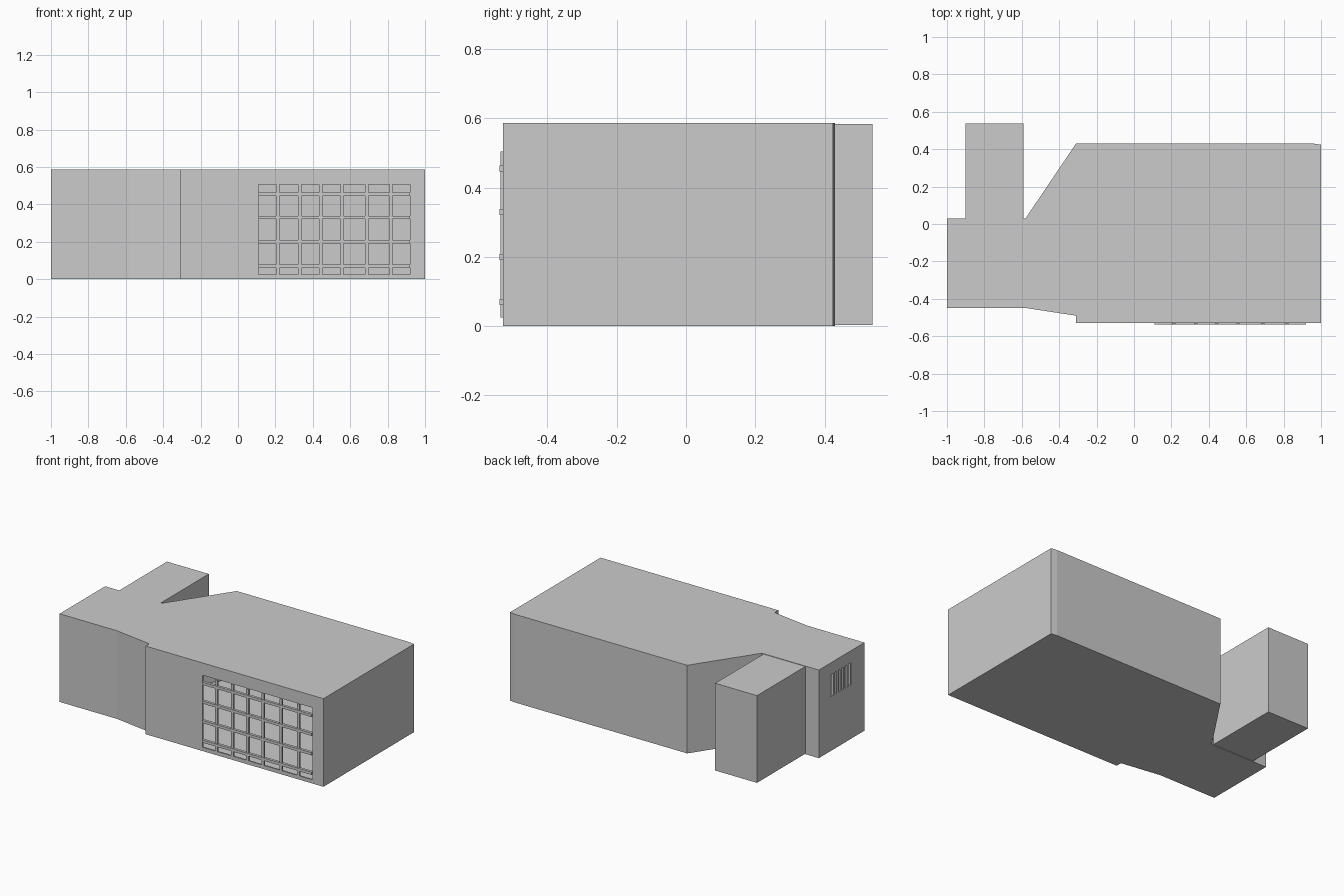
import bpy, bmesh
from mathutils import Vector

if "Cube" in bpy.data.objects:
    bpy.data.objects.remove(bpy.data.objects["Cube"])

H = 0.587      # building height
T = 0.01       # wall thickness

grey = bpy.data.materials.new("concrete_grey")
grey.diffuse_color = (0.6, 0.6, 0.6, 1)
grey.use_nodes = True
grey.node_tree.nodes["Principled BSDF"].inputs["Base Color"].default_value = grey.diffuse_color


def prism(bm, pts, z0, z1):
    """Extrude a counter-clockwise plan outline from z0 to z1."""
    face = bm.faces.new([bm.verts.new((x, y, z0)) for x, y in pts])
    top = bmesh.ops.extrude_face_region(bm, geom=[face], use_keep_orig=True)
    verts = [g for g in top["geom"] if isinstance(g, bmesh.types.BMVert)]
    bmesh.ops.translate(bm, verts=verts, vec=(0, 0, z1 - z0))


def box(bm, x0, x1, y0, y1, z0, z1):
    prism(bm, [(x0, y0), (x1, y0), (x1, y1), (x0, y1)], z0, z1)


def wall(bm, p, q, hole=None):
    """Thin wall from p to q; hole = (start, end, low, high) along its length."""
    p, q = Vector(p), Vector(q)
    d = (q - p).normalized()
    inward = Vector((-d.y, d.x)) * T

    def piece(s0, s1, z0, z1):
        a, b = p + d * s0, p + d * s1
        prism(bm, [a, b, b + inward, a + inward], z0, z1)

    length = (q - p).length
    if hole is None:
        piece(0, length, T, H - T)
        return
    s0, s1, z0, z1 = hole
    piece(0, s0, T, H - T)
    piece(s1, length, T, H - T)
    piece(s0, s1, T, z0)
    piece(s0, s1, z1, H - T)


def finish(bm, name):
    bmesh.ops.recalc_face_normals(bm, faces=bm.faces)
    mesh = bpy.data.meshes.new(name)
    bm.to_mesh(mesh)
    bm.free()
    mesh.materials.append(grey)
    obj = bpy.data.objects.new(name, mesh)
    bpy.context.collection.objects.link(obj)


# Plan outline, counter-clockwise from the front step
FRONT = -0.529
plan = [(-0.31, FRONT), (1, FRONT), (1, 0.424), (0.96, 0.43), (-0.31, 0.43),
        (-0.58, 0.03), (-1, 0.03), (-1, -0.449), (-0.58, -0.449), (-0.31, -0.49)]

# Window openings, by index of the wall that holds them
gx0, gx1, gz0, gz1 = 0.11, 0.92, 0.025, 0.505     # large front grille
vy0, vy1, vz0, vz1 = -0.31, -0.095, 0.36, 0.507   # small left vent
holes = {0: (gx0 + 0.31, gx1 + 0.31, gz0, gz1),
         6: (0.03 - vy1, 0.03 - vy0, vz0, vz1)}

# Hollow main building: walls
bm = bmesh.new()
for i, p in enumerate(plan):
    wall(bm, p, plan[(i + 1) % len(plan)], holes.get(i))
finish(bm, "outer_walls")

# Floor and roof slabs
for name, z in (("floor_slab", 0), ("roof_slab", H - T)):
    bm = bmesh.new()
    prism(bm, plan, z, z + T)
    finish(bm, name)

# Rear annex block
bm = bmesh.new()
box(bm, -0.9, -0.592, 0.03, 0.538, 0.003, 0.584)
finish(bm, "rear_annex")

# Front grille bars
W = 0.009
bm = bmesh.new()
for x in (0.213, 0.331, 0.443, 0.556, 0.689, 0.818):
    box(bm, x - W, x + W, FRONT - 0.006, FRONT + 0.008, gz0, gz1)
for z in (0.07, 0.20, 0.33, 0.455):
    box(bm, gx0, gx1, FRONT - 0.009, FRONT + 0.009, z - W, z + W)
finish(bm, "front_grille")

# Left vent bars
bm = bmesh.new()
step = (vy1 - vy0) / 6
for i in range(1, 6):
    y = vy0 + i * step
    box(bm, -1.0, -0.988, y - W, y + W, vz0, vz1)
finish(bm, "left_vent_bars")
